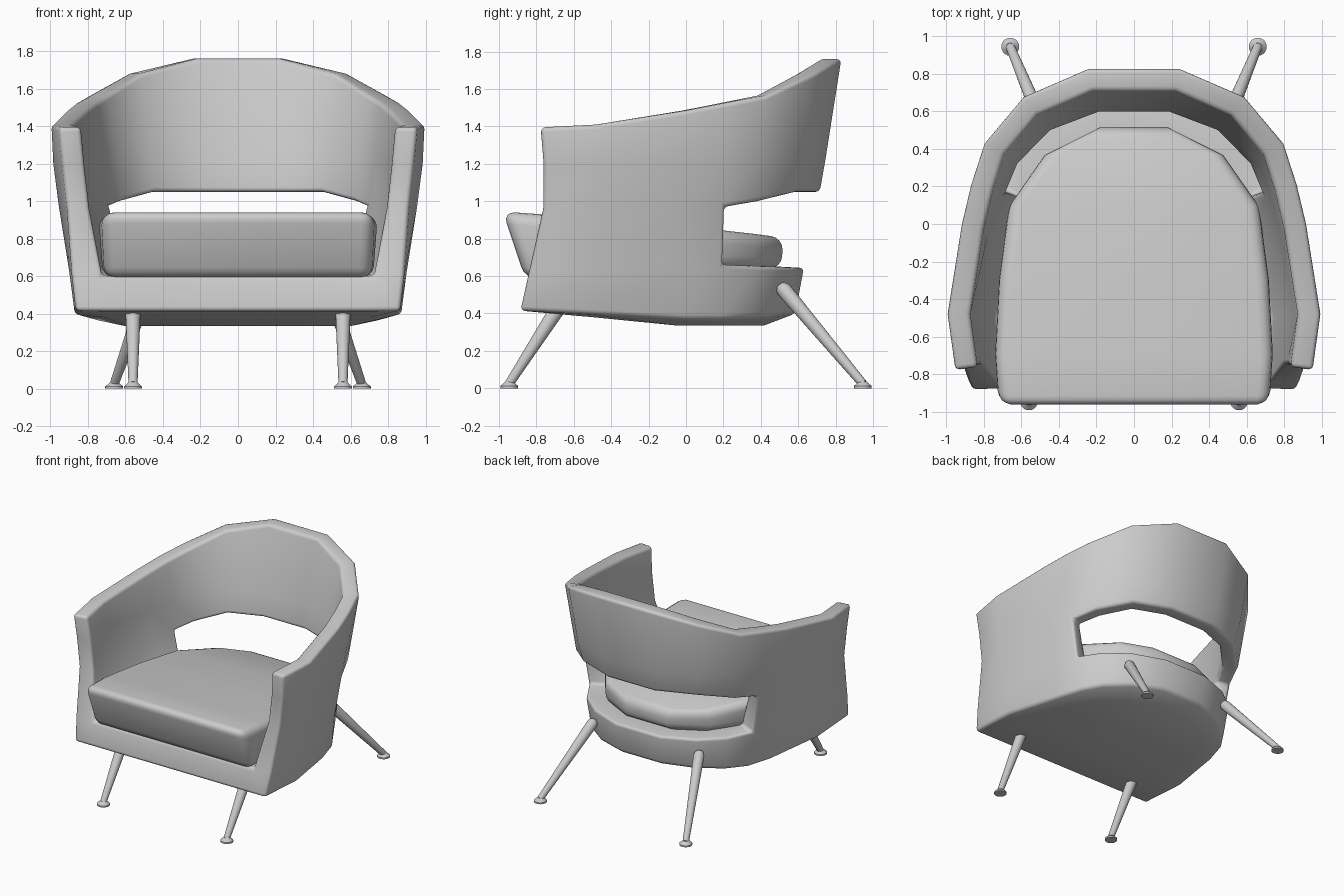
import bpy, bmesh, math
from mathutils import Vector

if "Cube" in bpy.data.objects:
    bpy.data.objects.remove(bpy.data.objects["Cube"])


def finish(name, verts, faces, bevel=0.0, limit=45, segs=3, smooth=40):
    me = bpy.data.meshes.new(name)
    me.from_pydata([tuple(v) for v in verts], [], faces)
    bm = bmesh.new()
    bm.from_mesh(me)
    bmesh.ops.recalc_face_normals(bm, faces=bm.faces)
    bm.to_mesh(me)
    bm.free()
    ob = bpy.data.objects.new(name, me)
    bpy.context.collection.objects.link(ob)
    bpy.ops.object.select_all(action='DESELECT')
    ob.select_set(True)
    bpy.context.view_layer.objects.active = ob
    if bevel:
        m = ob.modifiers.new("round_edges", 'BEVEL')
        m.width, m.segments = bevel, segs
        m.limit_method, m.angle_limit = 'ANGLE', math.radians(limit)
        bpy.ops.object.modifier_apply(modifier=m.name)
    bpy.ops.object.shade_smooth_by_angle(angle=math.radians(smooth))
    return ob


def mirrored(half):
    return [Vector(p) for p in half] + [Vector((-x, y, z)) for x, y, z in reversed(half)]


def inset(row, t):
    # move a plan outline inwards, keeping wall thickness at the corners
    ns = [Vector((a.y - b.y, b.x - a.x, 0)).normalized() for a, b in zip(row, row[1:])]
    out = []
    for k, p in enumerate(row):
        a, b = ns[max(k - 1, 0)], ns[min(k, len(ns) - 1)]
        m = (a + b).normalized()
        out.append(p + m * (t / m.dot(a)))
    return out


# Shell: outer rows from bottom to top, each running front corner -> back
xs_ys_zs = [
    [(.865, -.885, .415), (.87, -.48, .395), (.77, 0, .37), (.71, .20, .37),
     (.61, .35, .38), (.43, .49, .39), (.18, .585, .40)],
    [(.885, -.845, .60), (.90, -.48, .625), (.80, 0, .65), (.745, .20, .66),
     (.64, .38, .655), (.46, .53, .65), (.20, .63, .645)],
    [(.91, -.765, .97), (.955, -.48, .97), (.86, 0, .97), (.80, .21, .97),
     (.72, .39, 1.0), (.51, .60, 1.05), (.21, .715, 1.05)],
    [(.935, -.765, 1.2), (.985, -.48, 1.2), (.89, 0, 1.2), (.835, .21, 1.2),
     (.75, .405, 1.21), (.54, .63, 1.22), (.22, .745, 1.22)],
    [(.955, -.78, 1.395), (.995, -.48, 1.41), (.92, 0, 1.485), (.87, .21, 1.525),
     (.80, .43, 1.565), (.59, .68, 1.68), (.245, .83, 1.76)],
]
outer = [mirrored(r) for r in xs_ys_zs]
inner = [inset(r, t) for r, t in zip(outer, (.17, .16, .12, .12, .12))]
N, R = len(outer[0]), len(outer)
for k, z in enumerate((.415, .38, .335, .335, .335, .335, .335)):   # belly
    inner[0][k].z = inner[0][N - 1 - k].z = z

verts = [p for r in outer for p in r] + [p for r in inner for p in r]
O = lambda r, c: r * N + c
I = lambda r, c: R * N + r * N + c
faces, edges = [], {}
for r in range(R - 1):
    for c in range(N - 1):
        if r == 1 and 3 <= c < N - 4:        # opening under the backrest
            continue
        q = [(r, c), (r, c + 1), (r + 1, c + 1), (r + 1, c)]
        faces.append([O(*p) for p in q])
        if r > 0:
            faces.append([I(*p) for p in q])
        for a, b in zip(q, q[1:] + q[:1]):
            e = tuple(sorted((a, b)))
            edges[e] = edges.get(e, 0) + 1
for (a, b), n in edges.items():              # rims between outer and inner skin
    if n == 1:
        faces.append([O(*a), O(*b), I(*b), I(*a)])
for r in (0, 1):                             # underside and seat deck
    for k in range(N // 2 - 1):
        faces.append([I(r, k), I(r, k + 1), I(r, N - 2 - k), I(r, N - 1 - k)])
faces.append([I(0, 0), I(1, 0), I(1, N - 1), I(0, N - 1)])   # front beam
finish("chair_shell", verts, faces, bevel=.024)

# Seat cushion
top = mirrored([(.725, -.98, .945), (.745, -.70, .925), (.725, -.30, .89), (.67, .10, .855),
                (.48, .37, .825), (.18, .52, .805)])
bot = mirrored([(.71, -.86, .585), (.72, -.65, .59), (.70, -.30, .61), (.66, .08, .635),
                (.47, .36, .64), (.18, .51, .64)])
n = len(top)
faces = [[k, (k + 1) % n, n + (k + 1) % n, n + k] for k in range(n)]
for s in (0, n):
    faces += [[s + k, s + k + 1, s + n - 2 - k, s + n - 1 - k] for k in range(n // 2 - 1)]
finish("seat_cushion", bot + top, faces, bevel=.065, limit=50, segs=4)


# Legs: tapered rod with rounded top and a flared foot
def leg(name, head, foot, r_top=.041, r_bot=.024, sides=20):
    head, foot = Vector(head), Vector(foot)
    axis = (head - foot).normalized()
    u = axis.cross(Vector((0, 0, 1))).normalized()
    w = axis.cross(u)
    X, Y = Vector((1, 0, 0)), Vector((0, 1, 0))
    ground = Vector((foot.x, foot.y, 0))
    rod = [(foot, r_bot, u, w), (head, r_top, u, w)]
    for a in (30, 60, 85):
        a = math.radians(a)
        rod.append((head + axis * r_top * math.sin(a), r_top * math.cos(a), u, w))
    disc = [(ground + Vector((0, 0, z)), r, X, Y)
            for z, r in ((0, .048), (.012, .048), (.024, .034), (.036, .022))]
    vs, fs = [], []
    for stack in (rod, disc):
        base = len(vs)
        for c, r, a, b in stack:
            for k in range(sides):
                t = 2 * math.pi * k / sides
                vs.append(c + a * r * math.cos(t) + b * r * math.sin(t))
        for i in range(len(stack) - 1):
            for k in range(sides):
                p, q = base + i * sides, (k + 1) % sides
                fs.append([p + k, p + q, p + sides + q, p + sides + k])
        fs.append(list(range(base, base + sides)))
        fs.append(list(range(len(vs) - sides, len(vs))))
    finish(name, vs, fs)


for s, side in ((1, "right"), (-1, "left")):
    leg("front_leg_" + side, (s * .56, -.69, .42), (s * .56, -.945, .025))
    leg("back_leg_" + side, (s * .485, .525, .525), (s * .66, .945, .025))
